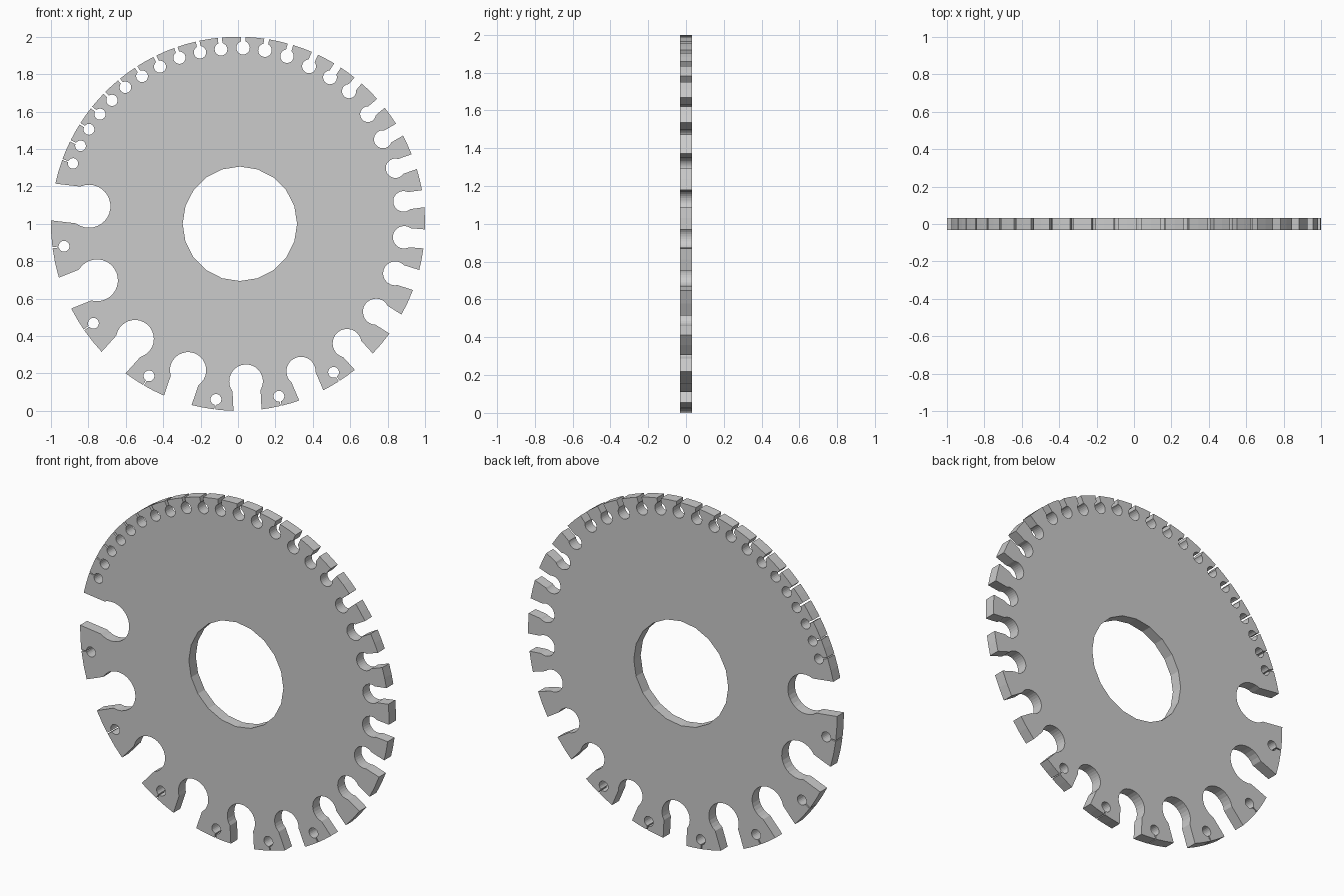
import bpy, bmesh
from math import sin, cos, asin, atan2, pi, ceil, hypot

if "Cube" in bpy.data.objects:
    bpy.data.objects.remove(bpy.data.objects["Cube"])

CZ, THICK = 1.0, 0.032

# keyhole notches: hole centre x, z (from disc centre), hole radius, half slot width
notches = [
    (.027, .941, .036, .012), (.144, .928, .036, .013), (.262, .896, .036, .015),
    (.380, .842, .037, .018), (.492, .783, .037, .021), (.594, .709, .038, .025),
    (.695, .586, .042, .031), (.775, .452, .048, .037), (.842, .297, .052, .042),
    (.885, .120, .055, .046), (.888, -.072, .060, .051), (.840, -.265, .064, .056),
    (.738, -.470, .070, .060), (.583, -.639, .077, .065), (.337, -.789, .078, .070),
    (.043, -.842, .090, .075), (-.267, -.783, .097, .078), (-.551, -.615, .101, .086),
    (-.754, -.302, .112, .089), (-.797, .094, .115, .099)]
# small holes along the upper left
small = [(-.882, .323), (-.842, .417), (-.797, .505), (-.738, .586), (-.674, .660),
         (-.602, .730), (-.513, .789), (-.417, .840), (-.313, .888), (-.203, .917),
         (-.091, .933)]
notches += [(x, z, .028 + .0006 * i, .003 + .0008 * i) for i, (x, z) in enumerate(small)]
# small slit holes in the large teeth
slits = [(-.930, -.120), (-.773, -.532), (-.476, -.813), (-.118, -.939),
         (.219, -.922), (.511, -.794)]
notches += [(x, z, .029, .003) for x, z in slits]


def keyhole(x, z, r, w, n=20):
    """Mouth, round pocket, mouth; returns start angle, end angle, points."""
    a, d = atan2(z, x), hypot(x, z)
    phi = asin(w / r)
    rim = (1 - w * w) ** .5
    uv = [(rim, -w)]
    for i in range(n + 1):
        t = -phi - (2 * pi - 2 * phi) * i / n
        uv.append((d + r * cos(t), r * sin(t)))
    uv.append((rim, w))
    pts = [(u * cos(a) - v * sin(a), u * sin(a) + v * cos(a)) for u, v in uv]
    return a - asin(w), a + asin(w), pts


# outer outline: keyholes joined by short rim arcs
keys = sorted((keyhole(*k) for k in notches), key=lambda k: k[0])
outline = []
for i, (start, end, pts) in enumerate(keys):
    outline += pts
    nxt = keys[(i + 1) % len(keys)][0] + (2 * pi if i == len(keys) - 1 else 0)
    steps = max(1, ceil((nxt - end) / .09))
    for j in range(1, steps):
        t = end + (nxt - end) * j / steps
        outline.append((cos(t), sin(t)))

# central 20-sided hole
bore = [(.01 + .306 * cos(i * pi / 10), .306 * sin(i * pi / 10)) for i in range(20)]

# gauge disc: filled profile, extruded and stood upright
curve = bpy.data.curves.new("gauge_disc", 'CURVE')
curve.dimensions, curve.fill_mode, curve.extrude = '2D', 'BOTH', THICK
for loop in (outline, bore):
    s = curve.splines.new('POLY')
    s.points.add(len(loop) - 1)
    for p, (x, z) in zip(s.points, loop):
        p.co = (x, z, 0, 1)
    s.use_cyclic_u = True
disc = bpy.data.objects.new("gauge_disc", curve)
bpy.context.collection.objects.link(disc)
disc.location.z = CZ
disc.rotation_euler.x = pi / 2
bpy.context.view_layer.objects.active = disc
disc.select_set(True)
bpy.ops.object.convert(target='MESH')
disc = bpy.context.object

# weld walls to faces, keep flat shading
bm = bmesh.new()
bm.from_mesh(disc.data)
bmesh.ops.remove_doubles(bm, verts=bm.verts, dist=1e-5)
bmesh.ops.recalc_face_normals(bm, faces=bm.faces)
for f in bm.faces:
    f.smooth = False
bm.to_mesh(disc.data)
bm.free()
